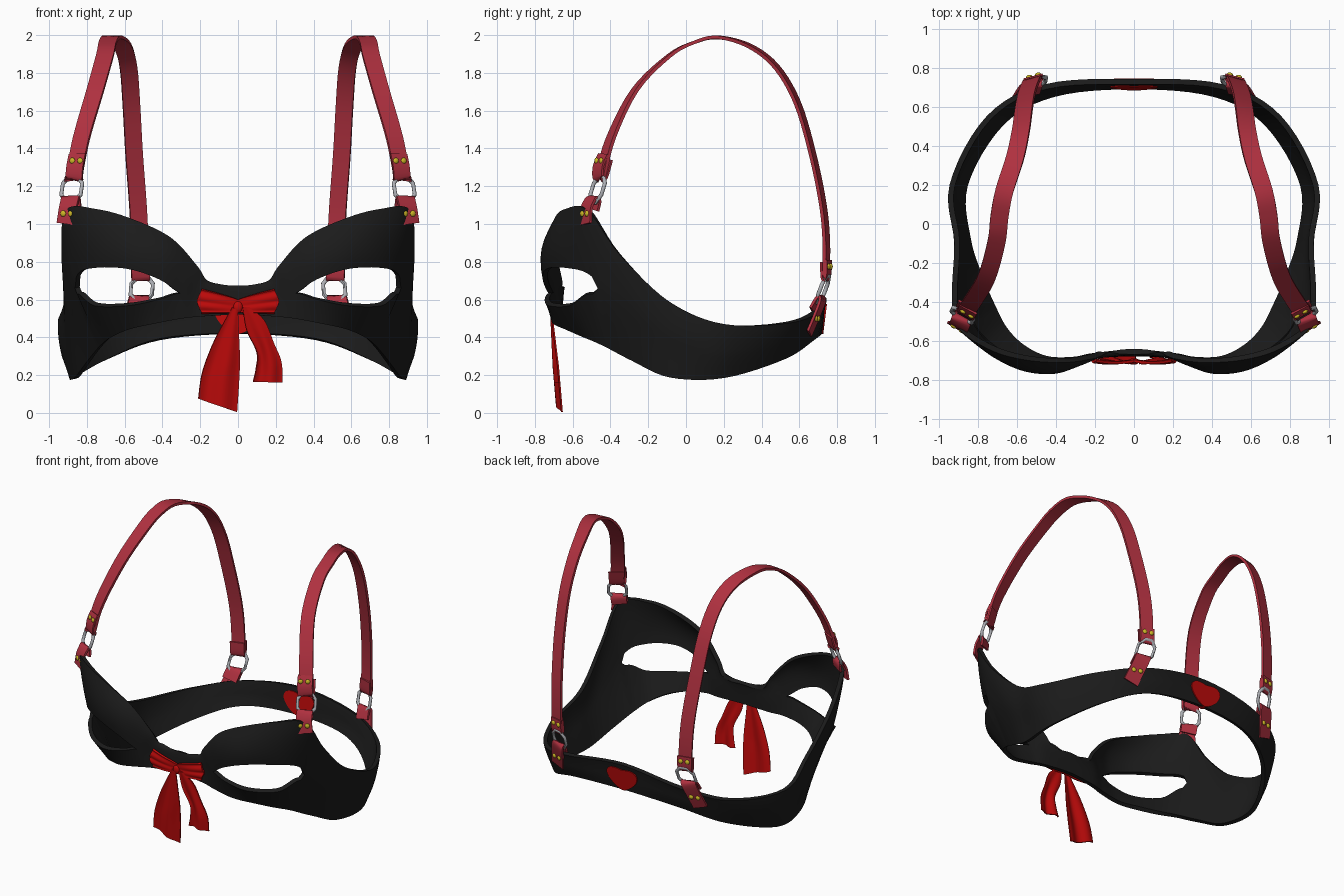
import bpy, bmesh, math
from mathutils import Vector, Matrix

if "Cube" in bpy.data.objects:
    bpy.data.objects.remove(bpy.data.objects["Cube"])


def material(name, rgb):
    m = bpy.data.materials.new(name)
    m.diffuse_color = (*rgb, 1)
    m.use_nodes = True
    m.node_tree.nodes["Principled BSDF"].inputs["Base Color"].default_value = m.diffuse_color
    return m


BLACK = material("black fabric", (0.011, 0.011, 0.011))
CRIMSON = material("crimson strap", (0.43, 0.03, 0.05))
RED = material("red satin", (0.50, 0.003, 0.003))
STEEL = material("steel", (0.42, 0.43, 0.46))
GOLD = material("gold", (0.62, 0.48, 0.02))


def finish(name, bm, mat, thick=0, mirror=False):
    """Turn a bmesh into a finished, smoothed object."""
    mesh = bpy.data.meshes.new(name)
    bm.to_mesh(mesh)
    bm.free()
    ob = bpy.data.objects.new(name, mesh)
    bpy.context.collection.objects.link(ob)
    mesh.materials.append(mat)
    if mirror:
        m = ob.modifiers.new("mirror", 'MIRROR')
        m.merge_threshold = 0.001
    if thick:
        s = ob.modifiers.new("thickness", 'SOLIDIFY')
        s.thickness, s.offset = thick, 0
    bpy.ops.object.select_all(action='DESELECT')
    ob.select_set(True)
    bpy.context.view_layer.objects.active = ob
    bpy.ops.object.convert(target='MESH')
    bpy.ops.object.shade_smooth_by_angle(angle=math.radians(45))
    return ob


def smooth_path(pts, n, mirrored=False):
    """Catmull-Rom path; mirrored ends continue across x = 0."""
    p = [Vector(q) for q in pts]
    flip = Vector((-1, 1, 1))
    first = p[1] * flip if mirrored else p[0]
    last = p[-2] * flip if mirrored else p[-1]
    p = [first] + p + [last]
    out = []
    for i in range(1, len(p) - 2):
        a, b, c, d = p[i - 1:i + 3]
        for k in range(n):
            t = k / n
            out.append(0.5 * (2 * b + (c - a) * t + (2 * a - 5 * b + 4 * c - d) * t * t
                              + (3 * b - a - 3 * c + d) * t ** 3))
    return out + [p[-2]]


def loft(bm, rows):
    """Skin quads between rows of points."""
    vs = [[bm.verts.new(p) for p in r] for r in rows]
    for a, b in zip(vs, vs[1:]):
        for i in range(len(a) - 1):
            bm.faces.new((a[i], a[i + 1], b[i + 1], b[i]))


# Cup-and-band body: guide edges from front centre round to back centre
bottom = [(0, -.665, .52), (.2, -.675, .51), (.31, -.695, .50), (.45, -.69, .475), (.57, -.63, .45),
          (.66, -.54, .41), (.72, -.43, .36), (.785, -.28, .28), (.85, -.08, .19), (.865, .2, .19),
          (.68, .515, .29), (.41, .665, .39), (0, .705, .42)]
hole_low = [(0, -.665, .58), (.2, -.675, .60), (.31, -.715, .635), (.42, -.735, .605), (.58, -.715, .575),
            (.75, -.61, .575), (.84, -.49, .635), (.865, -.30, .52), (.885, -.08, .36), (.91, .2, .30),
            (.715, .525, .37), (.43, .685, .45), (0, .715, .49)]
hole_high = list(hole_low)
hole_high[3:7] = [(.42, -.745, .71), (.58, -.725, .765), (.75, -.625, .77), (.845, -.49, .725)]
crown = [(0, -.66, .64), (.18, -.675, .67), (.27, -.71, .74), (.40, -.75, .84), (.57, -.735, .89),
         (.74, -.655, .92), (.88, -.515, .92), (.90, -.33, .68), (.905, -.09, .47), (.927, .2, .385),
         (.735, .535, .43), (.44, .695, .51), (0, .72, .55)]
top = [(0, -.655, .67), (.15, -.66, .68), (.22, -.68, .77), (.36, -.70, .92), (.56, -.685, 1.02),
       (.74, -.63, 1.075), (.90, -.515, 1.075), (.92, -.35, .84), (.908, -.09, .59), (.932, .2, .47),
       (.745, .545, .48), (.45, .705, .55), (0, .73, .61)]
N = 6
B, L, H, C, T = (smooth_path(g, N, True) for g in (bottom, hole_low, hole_high, crown, top))
for i in range(len(L)):
    if i <= 2 * N or i > 6 * N:        # the eye opening is closed here
        L[i] = H[i] = L[i].lerp(H[i], .5)
bm = bmesh.new()
loft(bm, [B, [a.lerp(b, .5) for a, b in zip(B, L)], L])
upper = []
for k in range(7):                     # rounded cup section above the opening
    t = k / 6
    upper.append([h * (1 - t) * (1 - 2 * t) + c * 4 * t * (1 - t) + e * t * (2 * t - 1)
                  for h, c, e in zip(H, C, T)])
loft(bm, upper)
bmesh.ops.remove_doubles(bm, verts=bm.verts, dist=0.0005)
finish("cup_band", bm, BLACK, 0.028, True)


# Straps and folded tabs
def ribbon(name, pts, width, w0, w1, thick, n=5):
    path = smooth_path(pts, n)
    rows = []
    for i, p in enumerate(path):
        t = (path[min(i + 1, len(path) - 1)] - path[max(i - 1, 0)]).normalized()
        w = Vector(w0).lerp(Vector(w1), min(1, 2 * i / (len(path) - 1)))
        w = (w - t * w.dot(t)).normalized() * width / 2
        rows.append([p - w, p + w])
    bm = bmesh.new()
    loft(bm, rows)
    finish(name, bm, CRIMSON, thick, True)


WF, WB = Vector((.87, .5, 0)), Vector((.97, -.25, 0))     # width directions
ribbon("shoulder_strap",
       [(.868, -.452, 1.25), (.83, -.40, 1.45), (.755, -.27, 1.71), (.705, -.09, 1.89), (.69, .04, 1.96),
        (.665, .17, 1.988), (.61, .34, 1.94), (.58, .48, 1.83), (.565, .59, 1.64), (.55, .67, 1.37),
        (.53, .725, 1.1), (.52, .743, .9), (.515, .74, .72)], .092, WF, WB, .018)
ribbon("front_strap_loop", [(.85, -.437, 1.37), (.862, -.463, 1.31), (.868, -.466, 1.25),
                            (.869, -.453, 1.235), (.866, -.438, 1.26), (.857, -.416, 1.34)],
       .1, WF, WF, .011, 3)
ribbon("back_strap_loop", [(.517, .754, .81), (.516, .753, .74), (.515, .742, .705),
                           (.515, .73, .72), (.517, .728, .80)], .1, WB, WB, .011, 3)
ribbon("front_tab", [(.912, -.53, 1.0), (.90, -.527, 1.08), (.89, -.508, 1.125), (.885, -.49, 1.14),
                     (.88, -.480, 1.12), (.878, -.490, 1.075)], .105, WF, WF, .014, 3)
ribbon("back_tab", [(.575, .652, .42), (.552, .690, .51), (.53, .72, .59), (.522, .715, .615),
                    (.525, .697, .60), (.535, .665, .545)], .105, WB, WB, .014, 3)


# Metal links joining tabs and straps
def link(name, centre, w, up):
    w, up = w.normalized(), Vector(up).normalized()
    bpy.ops.mesh.primitive_torus_add(major_segments=8, minor_segments=8,
                                     major_radius=.064, minor_radius=.011)
    tmp = bpy.context.object
    bm = bmesh.new()
    bm.from_mesh(tmp.data)
    bpy.data.objects.remove(tmp)
    m = Matrix((w, up * 1.25, w.cross(up))).transposed().to_4x4()
    bm.transform(Matrix.Translation(centre) @ m @ Matrix.Rotation(math.pi / 8, 4, 'Z'))
    finish(name, bm, STEEL, 0, True)


link("front_ring", (.88, -.468, 1.185), WF, (-.02, .04, .13))
link("back_ring", (.51, .725, .655), WB, (-.01, .05, .13))

# Paired gold studs, flattened against the straps
bm = bmesh.new()
for p, w in (((.857, -.462, 1.335), WF), ((.905, -.537, 1.055), WF),
             ((.516, .761, .775), WB), ((.555, .695, .50), WB)):
    turn = Matrix.Rotation(math.atan2(w.y, w.x), 4, 'Z') @ Matrix.Diagonal((1, .6, 1, 1))
    for s in (-.024, .024):
        bmesh.ops.create_uvsphere(bm, u_segments=12, v_segments=8, radius=.0165,
                                  matrix=Matrix.Translation(Vector(p) + w * s) @ turn)
finish("studs", bm, GOLD, 0, True)

# Heart patch at the centre back, showing on both faces
bm = bmesh.new()
ring = []
for i in range(40):
    a = math.tau * i / 40
    x = .122 * math.sin(a) * (.5 + .5 * math.sin(a) ** 2)
    z = .512 + .0062 * (13.5 * math.cos(a) - 3 * math.cos(2 * a) - 1.2 * math.cos(3 * a))
    ring.append(bm.verts.new((x, .685 + (z - .42) * .125, z)))
face = bm.faces.new(ring)
ext = bmesh.ops.extrude_face_region(bm, geom=[face])
bmesh.ops.translate(bm, vec=(0, .042, 0), verts=[v for v in ext["geom"] if isinstance(v, bmesh.types.BMVert)])
bmesh.ops.recalc_face_normals(bm, faces=bm.faces)
finish("heart_patch", bm, RED)


# Bow: pleated wings, knot and hanging tails
bm = bmesh.new()
for s in (-1, 1):
    loft(bm, [[Vector((s * (.005 + .2 * u + .012 * math.cos(3 * v)),
                       -.702 - .01 * math.sin(math.pi * u) + .005 * math.cos(8 * v) * u,
                       .566 + .025 * u + v * (.03 + .033 * u ** .7)))
               for v in [j / 8 - 1 for j in range(17)]] for u in [i / 8 for i in range(9)]])
finish("bow_wings", bm, RED, .014)

bm = bmesh.new()
bmesh.ops.create_uvsphere(bm, u_segments=16, v_segments=10, radius=1,
                          matrix=Matrix.Translation((0, -.705, .56)) @ Matrix.Diagonal((.026, .017, .032, 1)))
finish("bow_knot", bm, RED)


def tail(name, left, right):
    a = smooth_path([(x, 0, z) for x, z in left], 5)
    b = smooth_path([(x, 0, z) for x, z in right], 5)
    rows = []
    for p, q in zip(a, b):
        row = []
        for j in range(13):
            v = p.lerp(q, j / 12)
            v.y = -.716 + (.56 - v.z) * .085 + .013 * math.sin(j / 12 * 8) * min(1, (.58 - v.z) * 3)
            row.append(v)
        rows.append(row)
    bm = bmesh.new()
    loft(bm, rows)
    finish(name, bm, RED, .008)


tail("bow_tail_left", [(-.03, .56), (-.08, .47), (-.14, .35), (-.19, .21), (-.21, .075)],
     [(.0, .54), (.005, .42), (.01, .28), (.005, .15), (-.005, .004)])
tail("bow_tail_right", [(.025, .56), (.045, .44), (.10, .32), (.095, .23), (.08, .165)],
     [(.06, .56), (.14, .49), (.19, .37), (.23, .27), (.235, .16)])
